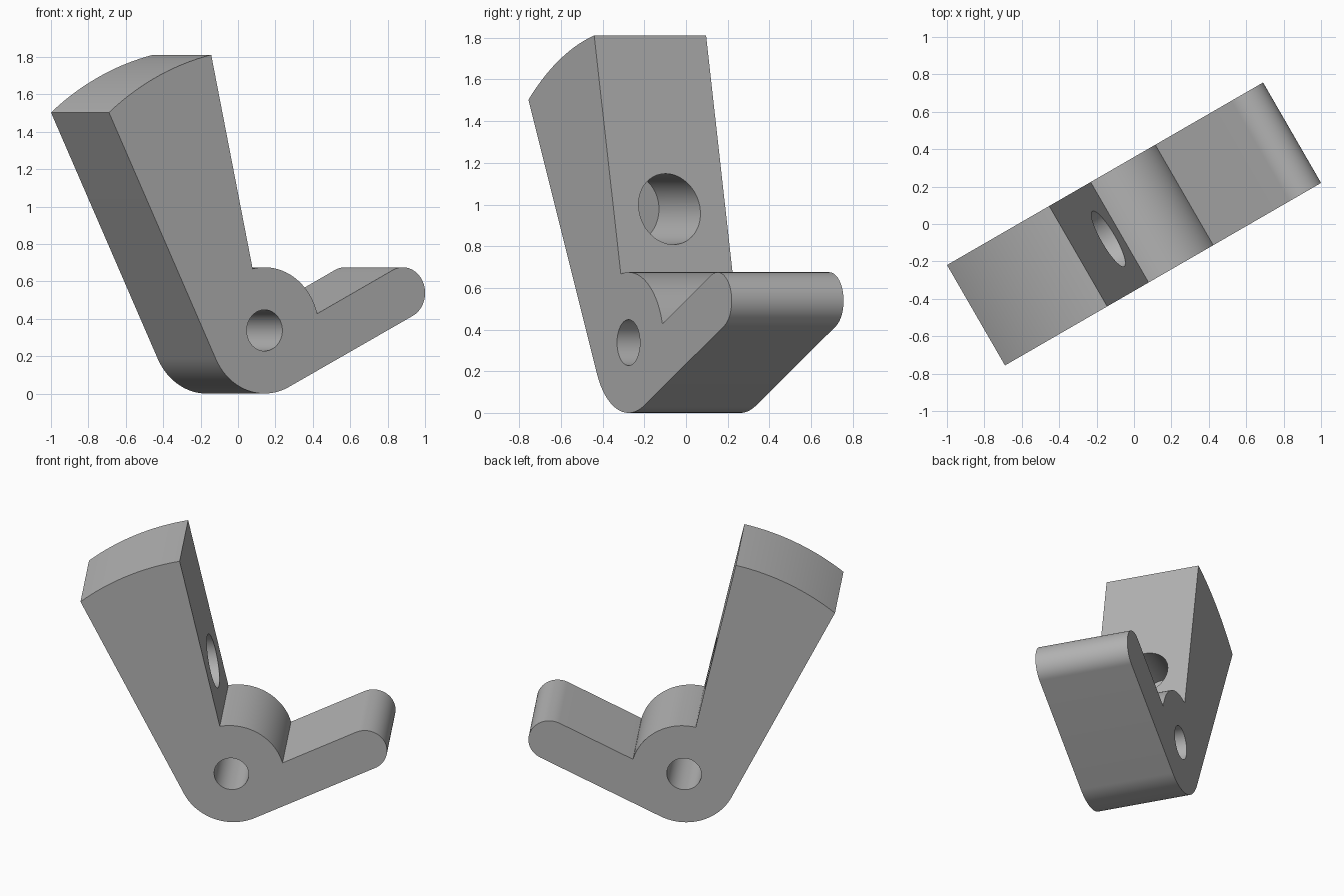
import bpy
import bmesh
from math import cos, sin, radians, pi
from mathutils import Matrix

cube = bpy.data.objects.get("Cube")
if cube:
    bpy.data.objects.remove(cube, do_unlink=True)

HUB, HUB_R = (-0.015, 0.3375), 0.3375
TIP, TIP_R = (0.839, 0.538), 0.137
ARM_R = 1.51
WIDTH = 0.62

grey = bpy.data.materials.new("plain_grey")
grey.use_nodes = True
grey.diffuse_color = (0.45, 0.45, 0.45, 1)
grey.node_tree.nodes["Principled BSDF"].inputs["Base Color"].default_value = grey.diffuse_color


def arc(centre, radius, start, end, steps):
    """Points on an arc in the x-z plane, angles in degrees."""
    angles = [radians(start + (end - start) * i / steps) for i in range(steps + 1)]
    return [(centre[0] + radius * cos(a), centre[1] + radius * sin(a)) for a in angles]


def make_object(name, bm):
    bmesh.ops.recalc_face_normals(bm, faces=bm.faces)
    mesh = bpy.data.meshes.new(name)
    bm.to_mesh(mesh)
    bm.free()
    mesh.materials.append(grey)
    obj = bpy.data.objects.new(name, mesh)
    bpy.context.collection.objects.link(obj)
    return obj


def cylinder(name, radius, length, matrix):
    bm = bmesh.new()
    bmesh.ops.create_cone(bm, cap_ends=True, segments=64, radius1=radius,
                          radius2=radius, depth=length, matrix=matrix)
    obj = make_object(name, bm)
    obj.hide_render = True
    return obj


# Lever outline: hub underside, finger tip, hub top, curved arm end
outline = (arc(HUB, HUB_R, 206.6, 296.3, 32)
           + arc(TIP, TIP_R, -63.7, 116.3, 40)
           + arc(HUB, HUB_R, 15.4, 102.6, 32)
           + arc(HUB, ARM_R, 102.6, 129.5, 32))
bm = bmesh.new()
face = bm.faces.new([bm.verts.new((x, -WIDTH / 2, z)) for x, z in outline])
extruded = bmesh.ops.extrude_face_region(bm, geom=[face])
bmesh.ops.translate(bm, vec=(0, WIDTH, 0),
                    verts=[v for v in extruded["geom"] if isinstance(v, bmesh.types.BMVert)])
lever = make_object("bell_crank_lever", bm)

# Pivot hole through the hub, and a blind level bore in the arm
pivot = cylinder("pivot_hole_cutter", 0.11, 1,
                 Matrix.Translation((HUB[0], 0, HUB[1])) @ Matrix.Rotation(pi / 2, 4, "X"))
bore = cylinder("arm_bore_cutter", 0.17, 0.7,
                Matrix.Translation((-0.204, 0, 0.978)) @ Matrix.Rotation(pi / 2, 4, "Y"))

bpy.ops.object.select_all(action="DESELECT")
bpy.context.view_layer.objects.active = lever
lever.select_set(True)
for cutter in (pivot, bore):
    cut = lever.modifiers.new(cutter.name, "BOOLEAN")
    cut.operation = "DIFFERENCE"
    cut.solver = "EXACT"
    cut.object = cutter
    bpy.ops.object.modifier_apply(modifier=cut.name)
    bpy.data.objects.remove(cutter, do_unlink=True)

bpy.ops.object.shade_smooth_by_angle(angle=radians(25))
lever.rotation_euler.z = radians(30)
